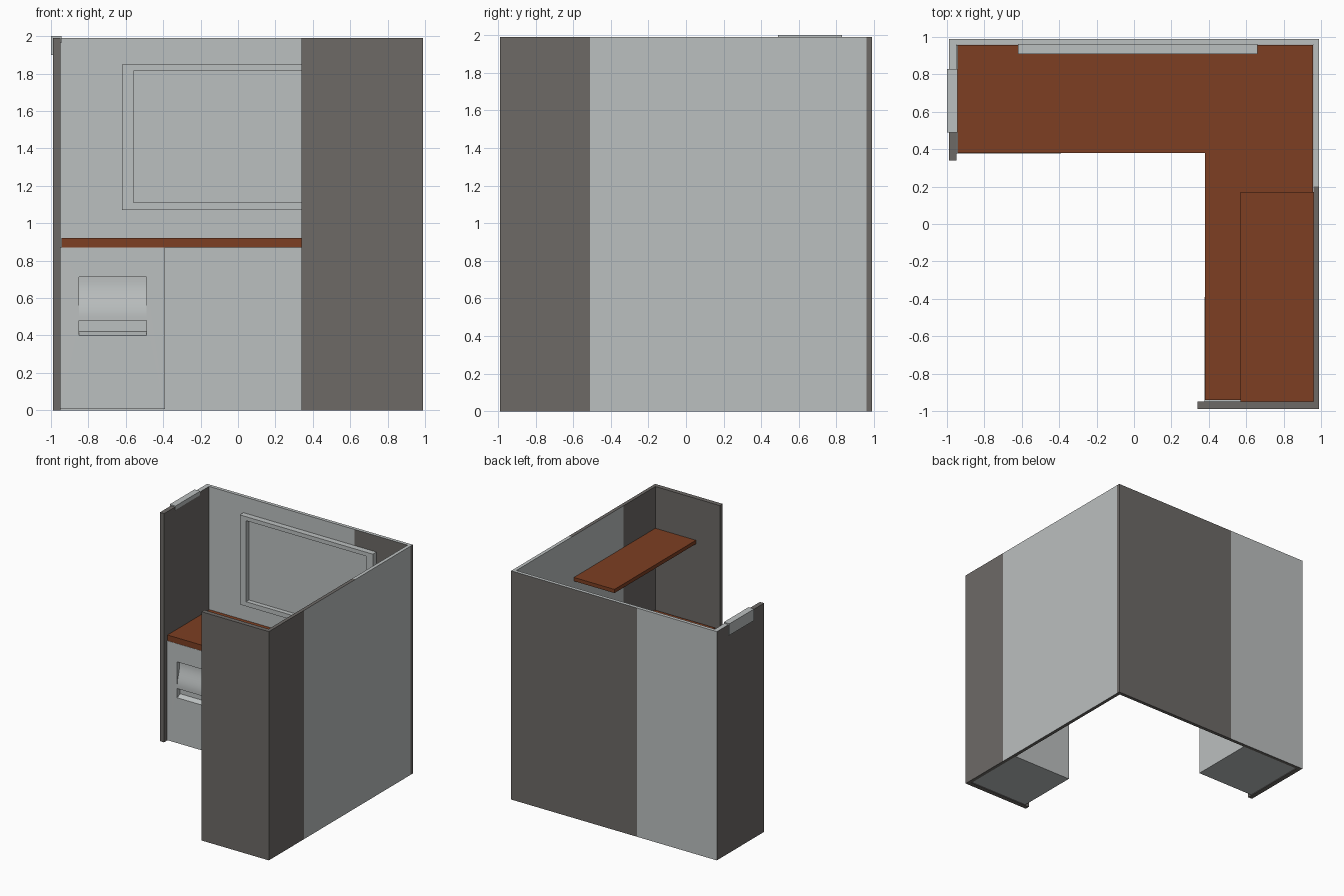
import bpy, bmesh, math
from mathutils import Vector

if "Cube" in bpy.data.objects:
    bpy.data.objects.remove(bpy.data.objects["Cube"])


def material(name, rgb):
    m = bpy.data.materials.new(name)
    m.diffuse_color = (*rgb, 1)
    m.use_nodes = True
    m.node_tree.nodes["Principled BSDF"].inputs["Base Color"].default_value = m.diffuse_color
    return m


LIGHT = material("light_grey", (0.50, 0.525, 0.525))
DARK = material("warm_dark_grey", (0.153, 0.143, 0.134))
WOOD = material("brown_wood", (0.205, 0.049, 0.016))


def finish(name, bm, mats):
    bmesh.ops.recalc_face_normals(bm, faces=bm.faces)
    me = bpy.data.meshes.new(name)
    bm.to_mesh(me)
    bm.free()
    for m in mats:
        me.materials.append(m)
    ob = bpy.data.objects.new(name, me)
    bpy.context.collection.objects.link(ob)
    return ob


def box_bm(lo, hi):
    bm = bmesh.new()
    bmesh.ops.create_cube(bm, size=1)
    for v in bm.verts:
        v.co = Vector([lo[i] if v.co[i] < 0 else hi[i] for i in range(3)])
    return bm


def box(name, lo, hi, mat):
    return finish(name, box_bm(lo, hi), [mat])


def prism(name, pts, lo, hi, mat):
    """Extrude a list of 3D points (one flat outline) from lo to hi."""
    bm = bmesh.new()
    f = bm.faces.new([bm.verts.new(Vector(p) + Vector(lo)) for p in pts])
    ext = bmesh.ops.extrude_face_region(bm, geom=[f])["geom"]
    for v in ext:
        if isinstance(v, bmesh.types.BMVert):
            v.co += Vector(hi) - Vector(lo)
    return finish(name, bm, [mat])


def wall(name, lo, hi, axis, splits, is_light):
    """Box cut across one axis; faces coloured by direction and position."""
    bm = box_bm(lo, hi)
    no = Vector((0, 0, 0))
    no[axis] = 1
    for s in splits:
        bmesh.ops.bisect_plane(bm, geom=bm.verts[:] + bm.edges[:] + bm.faces[:],
                               plane_co=no * s, plane_no=no)
    bmesh.ops.recalc_face_normals(bm, faces=bm.faces)
    for f in bm.faces:
        f.material_index = 0 if is_light(f.normal, f.calc_center_median()) else 1
    return finish(name, bm, [LIGHT, DARK])


# partition walls, two-tone
wall("back_wall", (-0.99, 0.96, 0), (0.99, 0.99, 1.99), 0, (-0.22, 0.45),
     lambda n, c: n.z > 0.5 or (n.y > 0.5 and c.x < -0.22) or (n.y < -0.5 and c.x < 0.45))
wall("right_wall", (0.96, -0.95, 0), (0.99, 0.96, 1.99), 1, (-0.51, 0.20),
     lambda n, c: (n.z > 0.5 and c.y > 0.2) or (abs(n.x) > 0.5 and c.y > -0.51))
wall("left_wall", (-0.99, 0.34, 0), (-0.95, 0.96, 1.99), 1, (0.6,),
     lambda n, c: n.z > 0.5 and c.y > 0.6)
wall("front_wall", (0.34, -0.99, 0), (0.99, -0.95, 1.99), 0, (), lambda n, c: False)

# L-shaped desk top and the shelf above it
prism("desk_top", [(-0.945, 0.38, 0), (0.38, 0.38, 0), (0.38, -0.94, 0),
                   (0.958, -0.94, 0), (0.958, 0.958, 0), (-0.945, 0.958, 0)],
      (0, 0, 0.87), (0, 0, 0.92), WOOD)
box("shelf", (0.57, -0.95, 1.595), (0.96, 0.17, 1.627), WOOD)

# framed board on the back wall
for nm, lo, hi in (("top", (-0.62, 1.815), (0.66, 1.85)),
                   ("bottom", (-0.62, 1.07), (0.66, 1.11)),
                   ("left", (-0.62, 1.11), (-0.56, 1.815)),
                   ("right", (0.60, 1.11), (0.66, 1.815))):
    box("board_frame_" + nm, (lo[0], 0.91, lo[1]), (hi[0], 0.96, hi[1]), LIGHT)
box("board_panel", (-0.56, 0.95, 1.11), (0.60, 0.96, 1.815), LIGHT)

# sign clipped over the left wall
box("sign_plate", (-1.0, 0.49, 1.90), (-0.99, 0.83, 2.0), LIGHT)
box("sign_clip", (-0.99, 0.49, 1.99), (-0.945, 0.83, 2.0), LIGHT)
box("sign_lip", (-0.95, 0.49, 1.965), (-0.945, 0.83, 1.99), LIGHT)

# drawer cabinets with recessed pulls; the second swaps x and y
F = 0.378
curve = [(0, F + 0.035 * (0.5 + 0.5 * math.cos(math.pi * i / 10)), 0.69 - 0.019 * i)
         for i in range(11)]
scoop = [(0, F - 0.02, 0.712), (0, F + 0.035, 0.712)] + curve + [(0, F - 0.02, 0.50)]
slot = [(0, F - 0.02, 0.48), (0, F + 0.04, 0.48), (0, F + 0.04, 0.42),
        (0, F, 0.40), (0, F - 0.02, 0.40)]
for nm, swap in (("back_cabinet", False), ("side_cabinet", True)):
    cab = box(nm, (-0.95, F, 0.006), (-0.39, 0.958, 0.87), LIGHT)
    for pts in (scoop, slot):
        cutter = prism("cutter", pts, (-0.85, 0, 0), (-0.49, 0, 0), LIGHT)
        cutter.hide_render = True
        mod = cab.modifiers.new("pull", "BOOLEAN")
        mod.operation, mod.solver, mod.object = "DIFFERENCE", "EXACT", cutter
        bpy.context.view_layer.objects.active = cab
        bpy.ops.object.modifier_apply(modifier=mod.name)
        bpy.data.objects.remove(cutter)
    if swap:
        for v in cab.data.vertices:
            v.co = (v.co.y, v.co.x, v.co.z)
        cab.data.flip_normals()
    bpy.ops.object.select_all(action="DESELECT")
    cab.select_set(True)
    bpy.ops.object.shade_smooth_by_angle(angle=math.radians(30))
